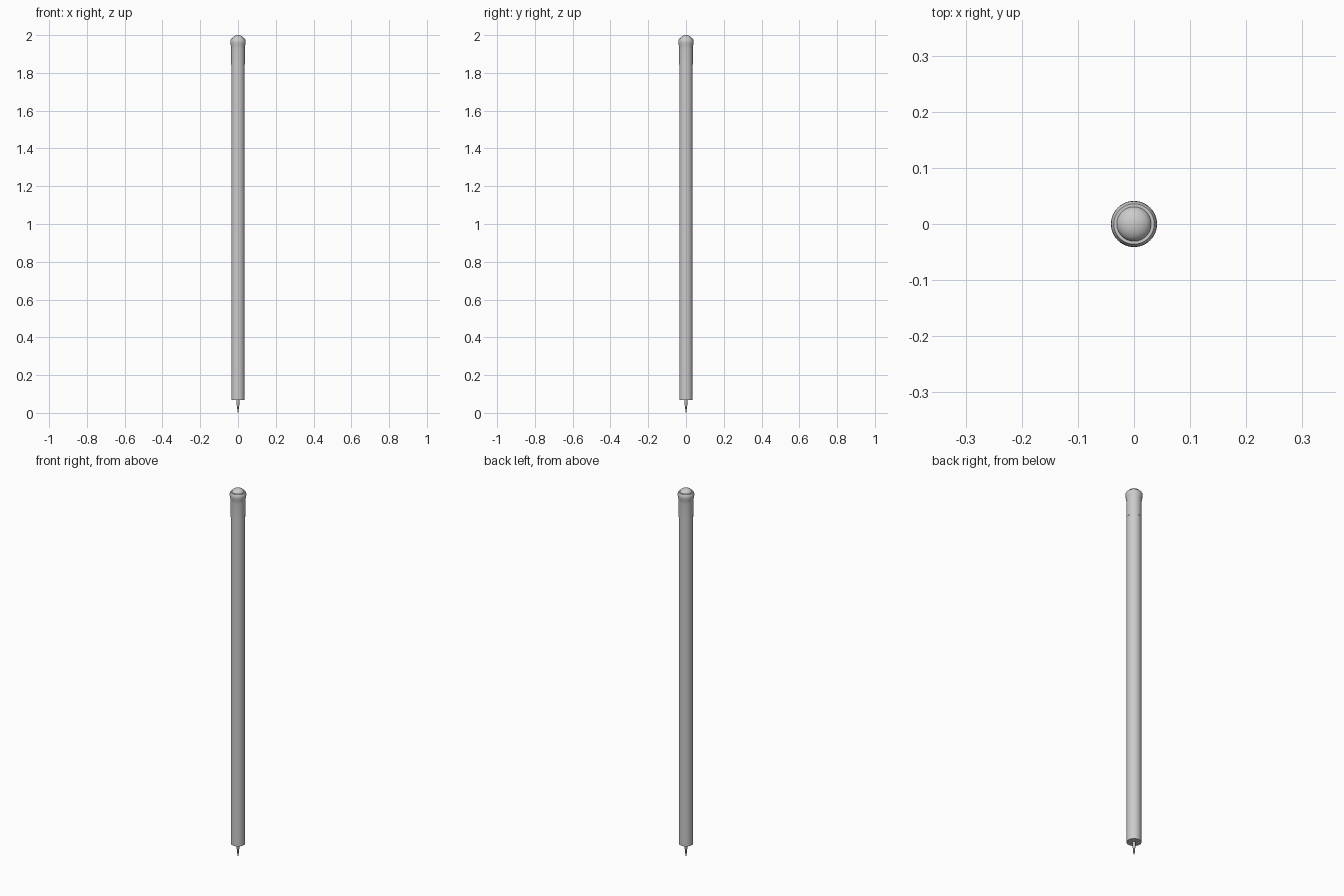
import bpy, bmesh, math

if "Cube" in bpy.data.objects:
    bpy.data.objects.remove(bpy.data.objects["Cube"])

def lathe(name, profile, sides=48):
    """Revolve (radius, z) points around the z axis into a smooth part."""
    bm = bmesh.new()
    verts = [bm.verts.new((r, 0, z)) for r, z in profile]
    edges = [bm.edges.new(p) for p in zip(verts, verts[1:])]
    bmesh.ops.spin(bm, geom=verts + edges, axis=(0, 0, 1), cent=(0, 0, 0),
                   angle=2 * math.pi, steps=sides, use_duplicate=False)
    bmesh.ops.remove_doubles(bm, verts=bm.verts, dist=1e-5)
    bmesh.ops.recalc_face_normals(bm, faces=bm.faces)
    mesh = bpy.data.meshes.new(name)
    bm.to_mesh(mesh)
    bm.free()
    ob = bpy.data.objects.new(name, mesh)
    bpy.context.collection.objects.link(ob)
    bpy.ops.object.select_all(action='DESELECT')
    ob.select_set(True)
    bpy.context.view_layer.objects.active = ob
    bpy.ops.object.shade_smooth_by_angle(angle=math.radians(35))
    return ob

# Long straight barrel with a flat lower end
lathe("barrel", [(0, 0.068), (0.0355, 0.068), (0.0355, 1.86), (0, 1.86)])

# Sleeve that flares into a rounded collar
lathe("collar", [(0, 1.845), (0.0358, 1.845), (0.036, 1.93), (0.0375, 1.945),
                 (0.0405, 1.957), (0.041, 1.965), (0.0405, 1.973),
                 (0.036, 1.981), (0.031, 1.981), (0, 1.981)])

# Domed button on top
dome = [(0.031 * math.cos(a), 1.979 + 0.021 * math.sin(a))
        for a in (math.pi / 2 * i / 8 for i in range(8))]
lathe("top_dome", [(0, 1.975), (0.031, 1.975)] + dome + [(0, 2.0)])

# Stepped spike below the barrel
lathe("tip_spike", [(0, 0.08), (0.008, 0.08), (0.0075, 0.04), (0.0045, 0.034),
                    (0.0035, 0.008), (0.0015, 0.001), (0, 0)], 24)
